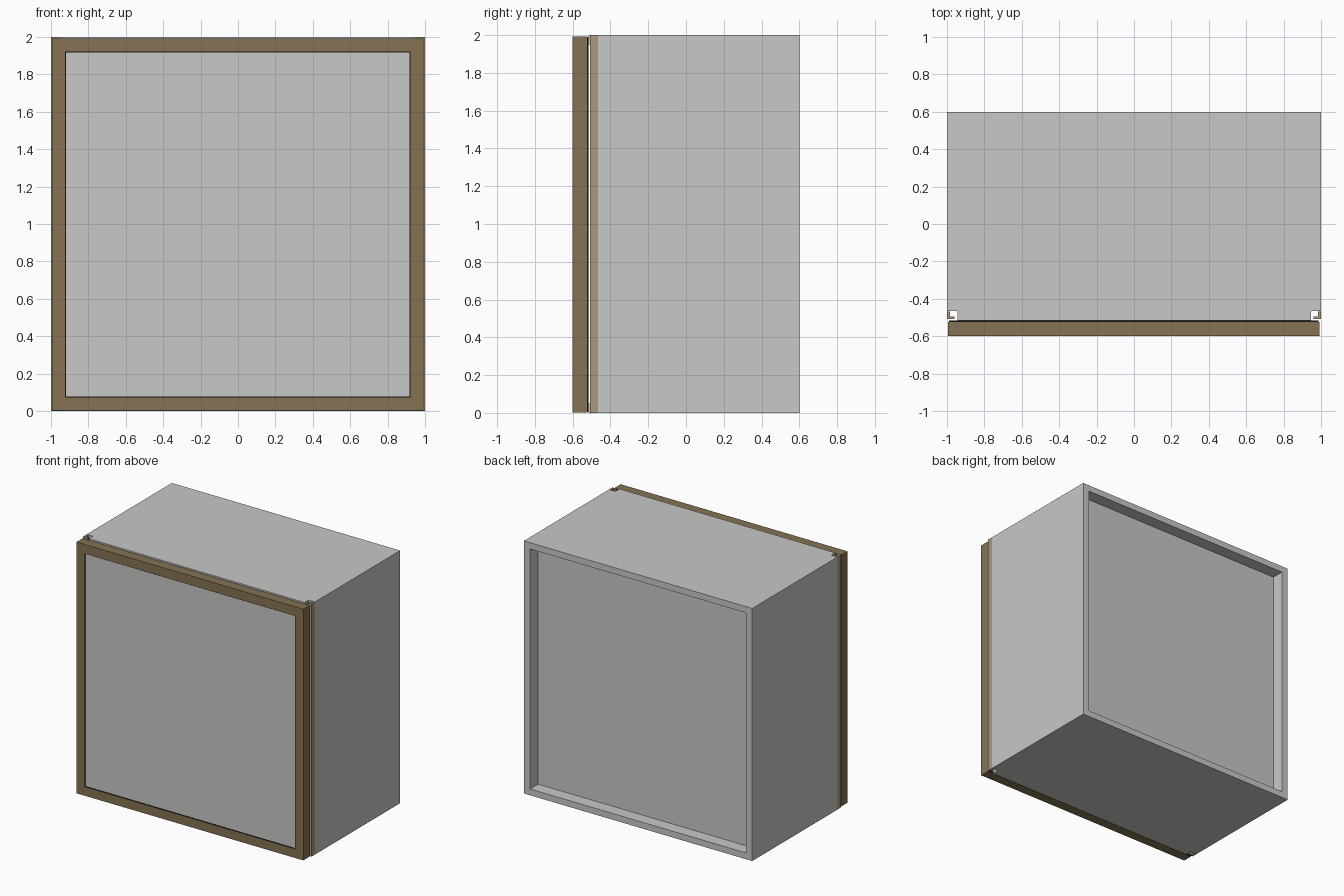
import bpy, bmesh

if "Cube" in bpy.data.objects:
    bpy.data.objects.remove(bpy.data.objects["Cube"])


def material(name, rgb):
    m = bpy.data.materials.new(name)
    m.diffuse_color = (*rgb, 1)
    m.use_nodes = True
    m.node_tree.nodes["Principled BSDF"].inputs["Base Color"].default_value = m.diffuse_color
    return m


GREY = material("light_grey", (0.578, 0.578, 0.565))
BROWN = material("brown", (0.235, 0.171, 0.087))
TAN = material("tan", (0.40, 0.315, 0.205))
BLACK = material("black_rubber", (0.006, 0.006, 0.006))


def finish(name, bm, mat):
    bmesh.ops.recalc_face_normals(bm, faces=bm.faces)
    me = bpy.data.meshes.new(name)
    bm.to_mesh(me)
    bm.free()
    me.materials.append(mat)
    ob = bpy.data.objects.new(name, me)
    bpy.context.collection.objects.link(ob)
    return ob


def prism(name, outline, z0, z1, mat):
    """Extrude an xy outline from z0 up to z1."""
    bm = bmesh.new()
    face = bm.faces.new([bm.verts.new((x, y, z0)) for x, y in outline])
    new = bmesh.ops.extrude_face_region(bm, geom=[face])["geom"]
    bmesh.ops.translate(bm, vec=(0, 0, z1 - z0),
                        verts=[v for v in new if isinstance(v, bmesh.types.BMVert)])
    return finish(name, bm, mat)


def box(name, x0, x1, y0, y1, z0, z1, mat):
    return prism(name, [(x0, y0), (x1, y0), (x1, y1), (x0, y1)], z0, z1, mat)


def ring(name, x0, x1, y0, y1, z0, z1, w, mat):
    """Rectangular frame in the xz plane, bars of width w."""
    bm = bmesh.new()
    loops = []
    for y in (y0, y1):
        for i in (0, w):
            loops.append([bm.verts.new(p) for p in (
                (x0 + i, y, z0 + i), (x1 - i, y, z0 + i),
                (x1 - i, y, z1 - i), (x0 + i, y, z1 - i))])
    fo, fi, bo, bi = loops
    for a, b in ((fo, fi), (fi, bi), (bi, bo), (bo, fo)):
        for k in range(4):
            n = (k + 1) % 4
            bm.faces.new((a[k], a[n], b[n], b[k]))
    return finish(name, bm, mat)


FRONT, NOTCH, BACK = -0.516, -0.465, 0.6
T = 0.055           # wall thickness
IN = 1 - T

# Cabinet shell: the top and bottom have a front corner notch on the left
slab = [(-IN, FRONT), (IN, FRONT), (IN, BACK), (-1, BACK), (-1, NOTCH), (-IN, NOTCH)]
prism("bottom_panel", slab, 0, 0.05, GREY)
prism("top_panel", slab, 1.95, 2, GREY)
box("right_wall", IN, 1, NOTCH, BACK, 0, 2, GREY)
box("left_wall", -1, -IN, NOTCH, BACK, 0.05, 1.95, GREY)
box("back_panel", -IN, IN, 0.48, 0.5, 0.05, 1.95, GREY)

# L-shaped corner trims standing in the notches
for side, name in ((-1, "left_corner_trim"), (1, "right_corner_trim")):
    profile = [(1, -0.508), (0.96, -0.508), (0.96, -0.495),
               (0.983, -0.495), (0.983, -0.467), (1, -0.467)]
    prism(name, [(side * x, y) for x, y in profile], 0, 2, TAN)

# Door: frame, panel, thin seal round the panel, and gasket behind
ring("door_frame", -0.995, 0.992, -0.6, -0.523, 0.003, 1.992, 0.07, BROWN)
ring("panel_seal", -0.925, 0.922, -0.597, -0.525, 0.073, 1.922, 0.005, BLACK)
box("door_panel", -0.92, 0.917, -0.595, -0.526, 0.078, 1.917, GREY)
ring("door_gasket", -0.99, 0.987, -0.523, -0.517, 0.006, 1.989, 0.06, BLACK)
